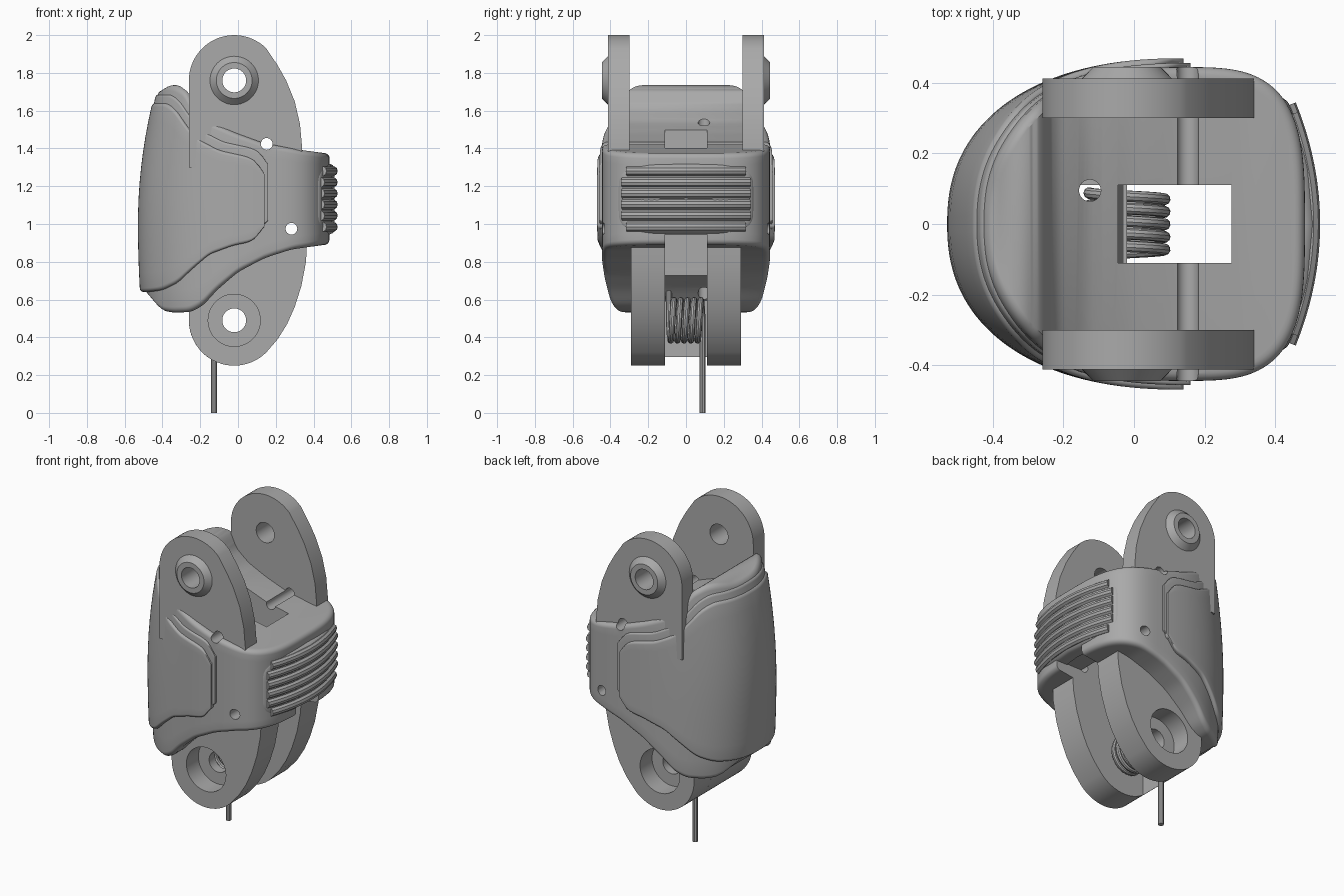
import bpy, bmesh, math
from mathutils import Vector

if "Cube" in bpy.data.objects:
    bpy.data.objects.remove(bpy.data.objects["Cube"])

gray = bpy.data.materials.new("plain_gray")
gray.use_nodes = True
gray.diffuse_color = (0.4, 0.4, 0.4, 1)
gray.node_tree.nodes["Principled BSDF"].inputs["Base Color"].default_value = (0.4, 0.4, 0.4, 1)


def make(name, verts, faces):
    me = bpy.data.meshes.new(name)
    me.from_pydata(verts, [], faces)
    bm = bmesh.new()
    bm.from_mesh(me)
    bmesh.ops.recalc_face_normals(bm, faces=bm.faces)
    bm.to_mesh(me)
    bm.free()
    ob = bpy.data.objects.new(name, me)
    bpy.context.collection.objects.link(ob)
    me.materials.append(gray)
    return ob


def activate(ob):
    bpy.ops.object.select_all(action="DESELECT")
    ob.select_set(True)
    bpy.context.view_layer.objects.active = ob


def circle(c, r, n=48):
    return [(c[0] + r * math.cos(2 * math.pi * i / n), c[1] + r * math.sin(2 * math.pi * i / n)) for i in range(n)]


def arc(c, r, a0, a1, n=24):
    angles = [math.radians(a0 + (a1 - a0) * i / n) for i in range(n + 1)]
    return [(c[0] + r * math.cos(a), c[1] + r * math.sin(a)) for a in angles]


def prism(name, pts, y0, y1, end=None):
    """Side outline (x, z) pushed along y, optionally to another end outline."""
    n = len(pts)
    verts = [(x, y0, z) for x, z in pts] + [(x, y1, z) for x, z in (end or pts)]
    faces = [(i, (i + 1) % n, (i + 1) % n + n, i + n) for i in range(n)]
    return make(name, verts, faces + [tuple(range(n)), tuple(range(n, 2 * n))])


def curve(points):
    """Softened height curve over x."""
    def linear(x):
        if x <= points[0][0]:
            return points[0][1]
        for (xa, za), (xb, zb) in zip(points, points[1:]):
            if x <= xb:
                return za + (zb - za) * (x - xa) / (xb - xa)
        return points[-1][1]
    return lambda x: sum(linear(x + k * 0.006) for k in range(-4, 5)) / 9


def lean(z):
    return 1 - (0.35 if z > 1 else 0.16) * (z - 1) ** 2


def quarter(cx, a, b, p, t0, t1, n):
    """Part of a superellipse, from the back tip to the widest point or on to the front."""
    out = []
    for i in range(n + 1):
        t = t0 + (t1 - t0) * i / n
        out.append((cx - a * max(math.cos(t), 0) ** (2 / p), b * math.sin(t) ** (2 / p)))
    return out


def loft(name, half, top, bottom, r):
    """Plan outline raised between two height curves with rounded rims."""
    ring = half + [(x, -y) for x, y in reversed(half)]
    n, xs = len(ring), [p[0] for p in half]
    cx, hx = (min(xs) + max(xs)) / 2, (max(xs) - min(xs)) / 2
    hy = max(p[1] for p in half)
    quads = [math.pi / 2 * i / 5 for i in range(6)]
    rows = [(r * (1 - math.sin(a)), 0, r * (1 - math.cos(a))) for a in quads]
    rows += [(0, k / 12, r * (1 - k / 6)) for k in range(1, 12)]
    rows += [(r * (1 - math.cos(a)), 1, -r * (1 - math.sin(a))) for a in quads]
    verts = []
    for d, f, dz in rows:
        for x, y in ring:
            lo, hi = bottom(x), top(x)
            z = lo + (hi - lo) * f + dz
            px = cx + (x - cx) * (1 - d / hx)
            verts.append((px * lean(z) if px < 0 else px, y * (1 - d / hy), z))
    faces = []
    for k in range(len(rows) - 1):
        for i in range(n):
            j = (i + 1) % n
            faces.append((k * n + i, k * n + j, k * n + n + j, k * n + n + i))
    for base in (0, (len(rows) - 1) * n):
        for i in range(len(half) - 1):
            faces.append((base + i, base + i + 1, base + n - 2 - i, base + n - 1 - i))
    return make(name, verts, faces)


half_pi = math.pi / 2

# Core body
body_top = curve([(-0.52, 1.70), (-0.47, 1.735), (-0.41, 1.735), (-0.33, 1.695), (-0.27, 1.61),
                  (-0.16, 1.54), (-0.02, 1.485), (0.14, 1.43), (0.33, 1.395), (0.49, 1.375)])
body_bottom = curve([(-0.52, 0.65), (-0.43, 0.54), (-0.37, 0.53), (-0.27, 0.535), (-0.2, 0.57),
                     (-0.12, 0.65), (0, 0.745), (0.15, 0.82), (0.3, 0.865), (0.49, 0.89)])
back = quarter(0.14, 0.65, 0.445, 2.3, 0.03, half_pi, 56)
front = [(0.28 - x, y) for x, y in reversed(quarter(0.14, 0.345, 0.445, 3.3, 0.02, half_pi, 36))]
body = loft("body", back + front[1:], body_top, body_bottom, 0.03)

# Wrapped back shell and the thin rim under it
shell_top = curve([(-0.53, 1.64), (-0.445, 1.64), (-0.38, 1.60), (-0.285, 1.50), (-0.21, 1.44),
                   (-0.1, 1.39), (0.05, 1.36), (0.10, 1.34), (0.13, 1.30), (0.14, 1.26)])
shell_bottom = curve([(-0.5, 0.64), (-0.42, 0.65), (-0.33, 0.69), (-0.25, 0.76), (-0.15, 0.84),
                      (-0.02, 0.885), (0.08, 0.905), (0.12, 0.94), (0.14, 0.99)])
shell = loft("back_shell", quarter(0.14, 0.67, 0.47, 2.3, 0.03, half_pi, 64), shell_top, shell_bottom, 0.02)
rim = loft("shell_rim", quarter(0.16, 0.68, 0.457, 2.3, 0.03, half_pi, 64),
           lambda x: shell_top(x - 0.02) + 0.045, lambda x: shell_bottom(x) + 0.02, 0.015)

# Hinge lugs
upper, lower = (-0.02, 1.76), (-0.02, 0.49)
upper_outline = arc(upper, 0.24, 180, 45) + [(0.21, 1.84), (0.255, 1.76), (0.3, 1.65), (0.328, 1.53),
                                            (0.34, 1.4), (0.34, 1.3), (-0.26, 1.3)]
lower_outline = arc(lower, 0.24, 180, 315) + [(0.21, 0.39), (0.26, 0.47), (0.3, 0.56), (0.335, 0.67),
                                             (0.36, 0.8), (0.37, 1.0), (-0.26, 1.0)]
lugs, lower_lugs, bosses = [], [], []
for side, label in ((1, "left"), (-1, "right")):
    lugs.append(prism("upper_lug_" + label, upper_outline, side * 0.30, side * 0.412))
    lower_lugs.append(prism("lower_lug_" + label, lower_outline, side * 0.11, side * 0.29))
    bosses.append(prism("hinge_boss_" + label, circle(upper, 0.14), side * 0.40, side * 0.446, circle(upper, 0.095)))
web = prism("lug_web", arc(lower, 0.24, 180, 234) + [(-0.16, 0.70), (-0.02, 0.77), (-0.02, 1.0), (-0.26, 1.0)],
            -0.115, 0.115)

# Cutters for window, slot, pin holes and counterbores
window = prism("window_cutter", [(-0.045, 1.8), (0.277, 1.8), (0.277, 0.4), (-0.02, 0.4), (-0.02, 0.77), (-0.045, 1.4)], -0.11, 0.11)
slot = prism("slot_cutter", [(-0.02, 0.5), (0.7, 0.5), (0.7, 0.95), (-0.02, 0.95)], -0.11, 0.11)
pin_top = prism("top_pin_cutter", circle((0.152, 1.424), 0.031, 24), -0.6, 0.6)
pin_low = prism("low_pin_cutter", circle((0.283, 0.975), 0.031, 24), -0.6, 0.6)
hinge_top = prism("upper_hinge_cutter", circle(upper, 0.063), -0.6, 0.6)
hinge_low = prism("lower_hinge_cutter", circle(lower, 0.063), -0.6, 0.6)
bores = [prism("bore_cutter", circle(lower, 0.138), s * 0.17, s * 0.5) for s in (1, -1)]
bpy.ops.mesh.primitive_cylinder_add(vertices=24, radius=0.031, depth=2, location=(-0.125, 0.095, 1.2))
cord = bpy.context.object
cutters = [window, slot, pin_top, pin_low, hinge_top, hinge_low, cord] + bores


def cut(ob, tools):
    activate(ob)
    for tool in tools:
        mod = ob.modifiers.new("cut", "BOOLEAN")
        mod.operation, mod.solver, mod.object = "DIFFERENCE", "EXACT", tool
        bpy.ops.object.modifier_apply(modifier=mod.name)


cut(body, [window, slot, pin_top, pin_low, cord])
for part in (shell, rim):
    cut(part, [window, cord])
cut(web, [cord])
for part in lugs:
    cut(part, [pin_top, hinge_top])
for part in bosses:
    cut(part, [hinge_top])
for part in lower_lugs:
    cut(part, [pin_low, hinge_low] + bores)
for tool in cutters:
    bpy.data.objects.remove(tool)


# Bowed grip pad
def bow(y):
    return 0.51 - 0.6 * y * y


def pad_ring(inset, dx, n=96):
    out = []
    for i in range(n):
        c, s = math.cos(2 * math.pi * i / n), math.sin(2 * math.pi * i / n)
        y = math.copysign(abs(c) ** 0.3, c) * (0.362 - inset)
        z = 1.132 + math.copysign(abs(s) ** 0.4, s) * (0.187 - inset)
        out.append((bow(y) + dx, y, z))
    return out


rings = [(0, -0.09), (0, -0.025), (0.006, -0.01), (0.015, -0.002), (0.03, 0)]
verts = [v for d, dx in rings for v in pad_ring(d, dx)]
faces = [(k * 96 + i, k * 96 + (i + 1) % 96, k * 96 + 96 + (i + 1) % 96, k * 96 + 96 + i)
         for k in range(len(rings) - 1) for i in range(96)]
for base in (0, 96 * 4):
    for i in range(47):
        if i != 0:
            faces.append((base + i, base + i + 1, base + 95 - i, base + 96 - i))
    faces.append((base, base + 1, base + 95))
    faces.append((base + 47, base + 48, base + 49))
pad = make("grip_pad", verts, faces)


def tube(name, points, radius):
    data = bpy.data.curves.new(name, "CURVE")
    data.dimensions = "3D"
    data.bevel_depth, data.bevel_resolution, data.use_fill_caps = radius, 3, True
    spline = data.splines.new("POLY")
    spline.points.add(len(points) - 1)
    for p, co in zip(spline.points, points):
        p.co = (*co, 1)
    ob = bpy.data.objects.new(name, data)
    bpy.context.collection.objects.link(ob)
    data.materials.append(gray)
    activate(ob)
    bpy.ops.object.convert(target="MESH")
    return bpy.context.object


ribs = []
for k in range(6):
    width = 0.31 if k in (0, 5) else 0.335
    ys = [width * (i / 12 - 1) for i in range(25)]
    ribs.append(tube("grip_rib_%d" % (k + 1), [(bow(y) - 0.009, y, 0.985 + k * 0.059) for y in ys], 0.027))

# Torsion spring with two straight legs
turns, steps = 5, 32
coil = [(-0.127, 0.088, 0), (-0.127, 0.088, 0.3)]
for i in range(turns * steps + 1):
    a = math.pi - 2 * math.pi * i / steps
    coil.append((-0.02 + 0.107 * math.cos(a), 0.088 - 0.178 * i / (turns * steps), 0.49 + 0.107 * math.sin(a)))
coil.append((-0.127, -0.092, 0.735))
spring = tube("torsion_spring", coil, 0.0165)

# Smooth shading with sharp edges kept
for ob in [body, shell, rim, web, pad, spring] + lugs + lower_lugs + bosses + ribs:
    activate(ob)
    bpy.ops.object.shade_smooth_by_angle(angle=math.radians(32))
